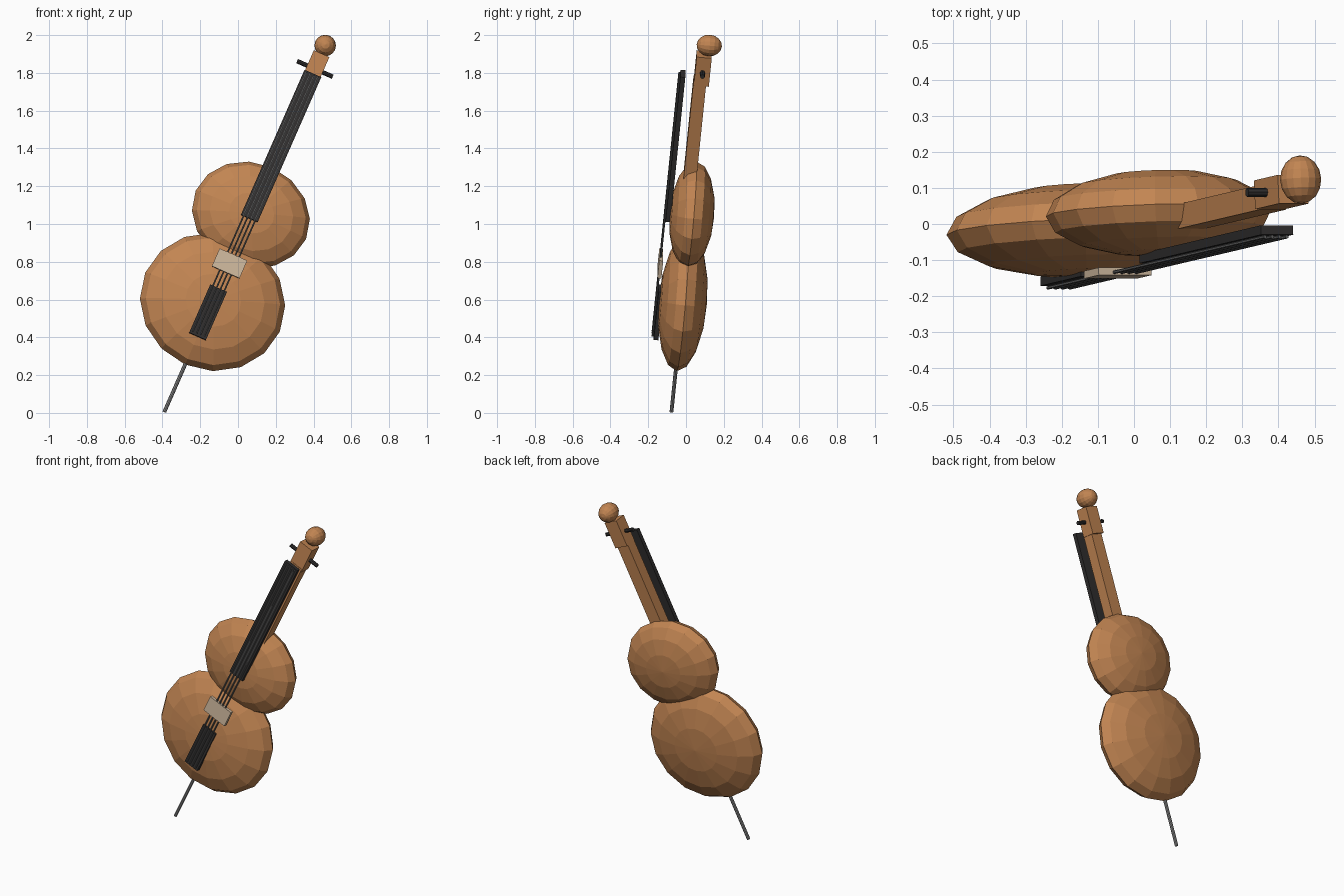
import bpy, bmesh
from math import radians, pi
from mathutils import Matrix, Vector

if "Cube" in bpy.data.objects:
    bpy.data.objects.remove(bpy.data.objects["Cube"])

# Leaning frame: local z runs up the instrument, local -y faces the player side
LEAN = (Matrix.Translation((-0.39, -0.077, 0.005))
        @ Matrix.Rotation(radians(23.7), 4, 'Y')
        @ Matrix.Rotation(radians(-5.4), 4, 'X'))


def material(name, rgb):
    m = bpy.data.materials.new(name)
    m.diffuse_color = (*rgb, 1)
    m.use_nodes = True
    m.node_tree.nodes["Principled BSDF"].inputs["Base Color"].default_value = m.diffuse_color
    return m


WOOD = material("warm_wood", (0.54, 0.235, 0.085))
DARK = material("dark_wood", (0.03, 0.028, 0.028))
PALE = material("pale_wood", (0.62, 0.48, 0.34))
STEEL = material("steel", (0.25, 0.25, 0.25))
STRING = material("string_metal", (0.12, 0.12, 0.12))


def finish(name, bm, mat):
    mesh = bpy.data.meshes.new(name)
    bm.to_mesh(mesh)
    bm.free()
    mesh.materials.append(mat)
    ob = bpy.data.objects.new(name, mesh)
    bpy.context.collection.objects.link(ob)
    ob.matrix_world = LEAN
    return ob


def box(name, width, y0, y1, z0, z1, mat):
    bm = bmesh.new()
    m = (Matrix.Translation((0, (y0 + y1) / 2, (z0 + z1) / 2))
         @ Matrix.Diagonal((width, y1 - y0, z1 - z0, 1)))
    bmesh.ops.create_cube(bm, size=1, matrix=m)
    return finish(name, bm, mat)


def ball(name, z, radii, mat):
    # sphere with its poles facing front and back
    bm = bmesh.new()
    m = (Matrix.Translation((0, 0, z)) @ Matrix.Diagonal((*radii, 1))
         @ Matrix.Rotation(pi / 2, 4, 'X'))
    bmesh.ops.create_uvsphere(bm, u_segments=16, v_segments=8, radius=1, matrix=m)
    return finish(name, bm, mat)


def rod(name, a, b, radius, sides, mat):
    a, b = Vector(a), Vector(b)
    bm = bmesh.new()
    m = (Matrix.Translation((a + b) / 2)
         @ (b - a).to_track_quat('Z', 'Y').to_matrix().to_4x4())
    bmesh.ops.create_cone(bm, cap_ends=True, segments=sides, radius1=radius,
                          radius2=radius, depth=(b - a).length, matrix=m)
    return finish(name, bm, mat)


# Body
ball("lower_bout", 0.638, (0.389, 0.128, 0.363), WOOD)
ball("upper_bout", 1.145, (0.319, 0.119, 0.276), WOOD)

# Neck, peg box and scroll
box("neck", 0.08, -0.065, 0.003, 1.25, 1.93, WOOD)
box("peg_box", 0.09, -0.062, 0.018, 1.91, 2.075, WOOD)
ball("scroll", 2.128, (0.057, 0.067, 0.057), WOOD)
rod("peg", (-0.103, -0.023, 1.99), (0.103, -0.023, 1.99), 0.012, 8, DARK)

# Fittings on the front
box("fingerboard", 0.097, -0.137, -0.111, 1.112, 1.953, DARK)
box("tailpiece", 0.097, -0.135, -0.110, 0.427, 0.706, DARK)
box("bridge", 0.16, -0.150, -0.129, 0.798, 0.900, PALE)
for i in range(4):
    x = (i - 1.5) * 0.022
    rod(f"string_{i + 1}", (x, -0.142, 0.44), (x, -0.142, 1.945), 0.005, 6, STRING)

# End pin
rod("end_pin", (0, 0, 0), (0, 0, 0.36), 0.010, 8, STEEL)
